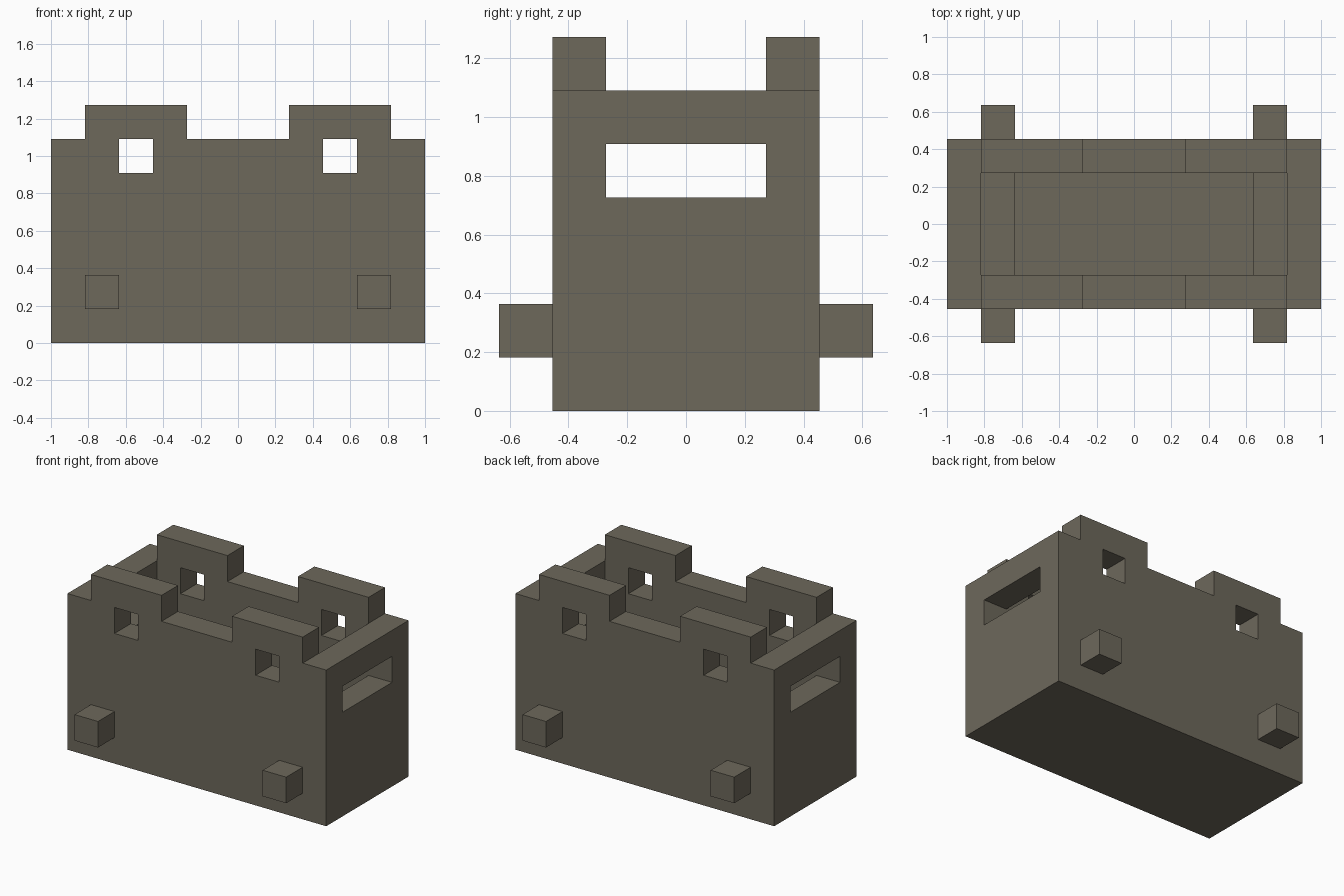
import bpy, bmesh
from mathutils import Vector

U = 2 / 11  # one building block

if "Cube" in bpy.data.objects:
    bpy.data.objects.remove(bpy.data.objects["Cube"], do_unlink=True)

stone = bpy.data.materials.new("warm grey stone")
stone.use_nodes = True
colour = (0.153, 0.138, 0.105, 1)
stone.diffuse_color = colour
stone.node_tree.nodes["Principled BSDF"].inputs["Base Color"].default_value = colour


def finish(name, bm):
    bmesh.ops.recalc_face_normals(bm, faces=bm.faces)
    mesh = bpy.data.meshes.new(name)
    bm.to_mesh(mesh)
    bm.free()
    mesh.materials.append(stone)
    obj = bpy.data.objects.new(name, mesh)
    bpy.context.collection.objects.link(obj)
    return obj


def box(name, low, high):
    """Box between two corners, measured in blocks."""
    low, high = Vector(low) * U, Vector(high) * U
    bm = bmesh.new()
    bmesh.ops.create_cube(bm, size=1)
    bmesh.ops.scale(bm, vec=high - low, verts=bm.verts)
    bmesh.ops.translate(bm, vec=(low + high) / 2, verts=bm.verts)
    return finish(name, bm)


# Hull: crenellated skyline extruded from front to back
half = [(5.5, 0), (5.5, 6), (4.5, 6), (4.5, 7), (1.5, 7), (1.5, 6)]
skyline = half + [(-x, z) for x, z in reversed(half)]
bm = bmesh.new()
face = bm.faces.new([bm.verts.new((x * U, -2.5 * U, z * U)) for x, z in skyline])
extruded = bmesh.ops.extrude_face_region(bm, geom=[face])["geom"]
bmesh.ops.translate(bm, vec=(0, 5 * U, 0),
                    verts=[v for v in extruded if isinstance(v, bmesh.types.BMVert)])
hull = finish("hull", bm)

# Cutters: open interior, end slots and square windows
cutters = [
    box("interior_cutter", (-4.5, -1.5, 1), (4.5, 1.5, 8)),
    box("end_slot_cutter", (-6, -1.5, 4), (6, 1.5, 5)),
    box("right_window_cutter", (-3.5, -3, 5), (-2.5, 3, 6)),
    box("left_window_cutter", (2.5, -3, 5), (3.5, 3, 6)),
]
for cutter in cutters:
    cutter.hide_render = True
    cutter.hide_viewport = True
    cutter.display_type = 'WIRE'
    cut = hull.modifiers.new(cutter.name, 'BOOLEAN')
    cut.operation = 'DIFFERENCE'
    cut.solver = 'EXACT'
    cut.object = cutter

# Square axles running through the hull, ends showing on both sides
for side, x in (("right", -4), ("left", 4)):
    box(side + "_axle", (x - 0.5, -3.5, 1), (x + 0.5, 3.5, 2))
